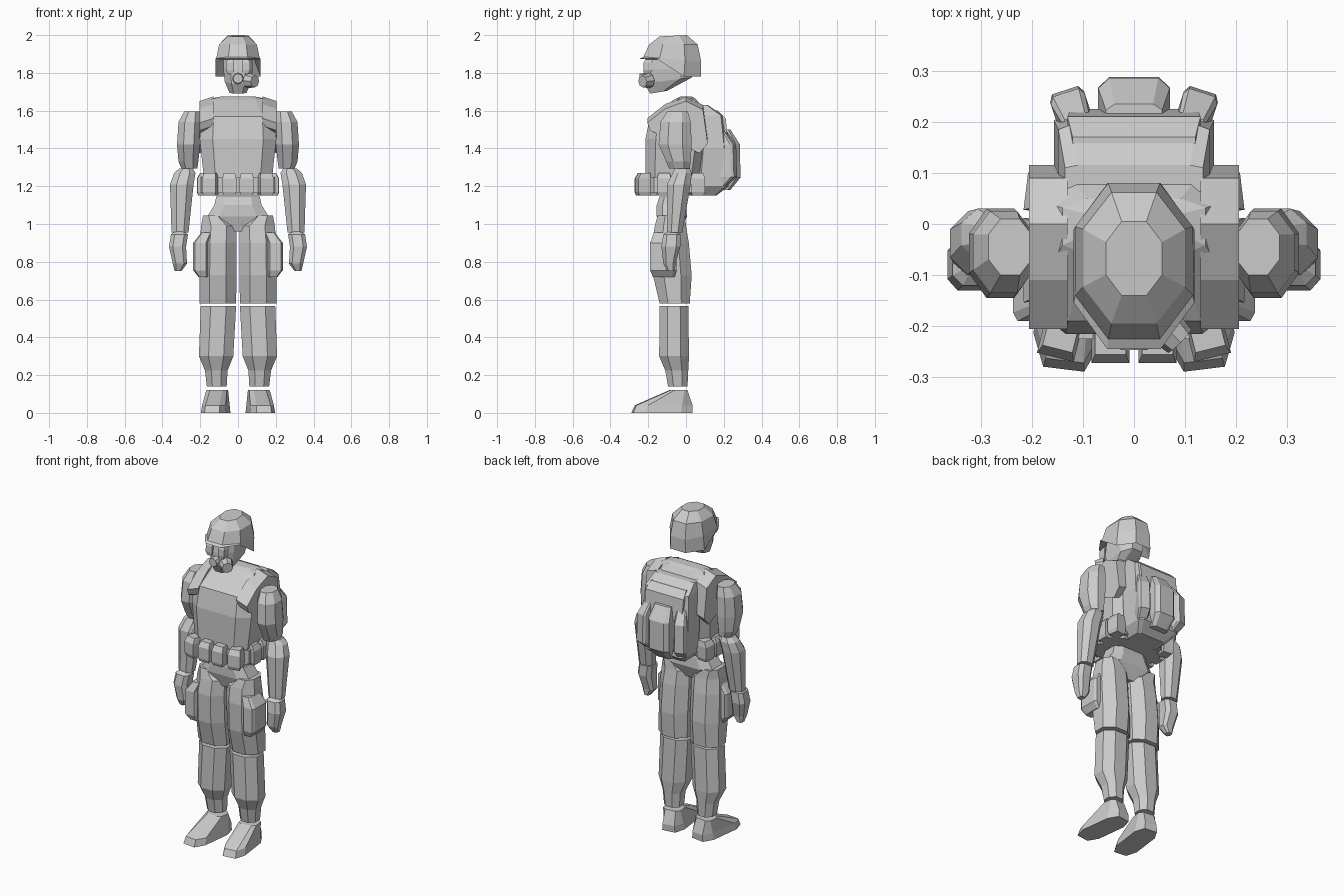
import bpy, bmesh, math
from mathutils import Matrix, Vector


def finish(name, bm):
    bmesh.ops.recalc_face_normals(bm, faces=bm.faces)
    me = bpy.data.meshes.new(name)
    bm.to_mesh(me)
    bm.free()
    ob = bpy.data.objects.new(name, me)
    bpy.context.collection.objects.link(ob)
    return ob


def loft(name, rings, c=0.28, s=1, turn=0, pivot=(0, 0), lift=None):
    """Stack chamfered rings (x0, x1, y0, y1, z_front[, z_back]); s mirrors in x."""
    bm = bmesh.new()
    R = Matrix.Rotation(math.radians(turn), 3, 'Z')
    piv = Vector((pivot[0], pivot[1], 0))
    loops = []
    for i, r in enumerate(rings):
        x0, x1, y0, y1, zf = r[:5]
        zb = r[5] if len(r) > 5 else zf
        a, b = c * (x1 - x0), c * (y1 - y0)
        if c:
            pts = [(x0 + a, y0), (x1 - a, y0), (x1, y0 + b), (x1, y1 - b),
                   (x1 - a, y1), (x0 + a, y1), (x0, y1 - b), (x0, y0 + b)]
        else:
            pts = [(x0, y0), (x1, y0), (x1, y1), (x0, y1)]
        loop = []
        for x, y in pts:
            z = zf + (zb - zf) * (y - y0) / (y1 - y0)
            if lift:
                z += lift(i, y)
            p = R @ (Vector((x, y, z)) - piv) + piv
            loop.append(bm.verts.new((s * p.x, p.y, p.z)))
        loops.append(loop)
    for A, B in zip(loops, loops[1:]):
        n = len(A)
        for k in range(n):
            bm.faces.new((A[k], A[(k + 1) % n], B[(k + 1) % n], B[k]))
    bm.faces.new(loops[0])
    bm.faces.new(loops[-1])
    return finish(name, bm)


def prism(name, prof, x0, x1, drop, s):
    """Side (y, z) profile extruded across x, outer edge dropped a little."""
    bm = bmesh.new()
    A = [bm.verts.new((s * x0, y, z)) for y, z in prof]
    B = [bm.verts.new((s * x1, y, z - drop)) for y, z in prof]
    n = len(A)
    for k in range(n):
        bm.faces.new((A[k], A[(k + 1) % n], B[(k + 1) % n], B[k]))
    bm.faces.new(A)
    bm.faces.new(B)
    return finish(name, bm)


def canister(name, loc, axis, r, depth):
    bm = bmesh.new()
    M = Matrix.Translation(loc) @ Vector(axis).to_track_quat('Z', 'Y').to_matrix().to_4x4()
    bmesh.ops.create_cone(bm, cap_ends=True, segments=8, radius1=r, radius2=r * 0.8,
                          depth=depth, matrix=M)
    return finish(name, bm)


# Helmet, hollow below, with the rim raised over the face
loft("helmet", [(-.085, .085, -.19, .05, 1.87),
                (-.118, .118, -.245, .08, 1.78),
                (-.115, .115, -.225, .08, 1.885, 1.86),
                (-.10, .10, -.195, .062, 1.95),
                (-.055, .055, -.14, .005, 1.993, 2.0)],
     lift=lambda i, y: .095 if i == 1 and y < -.14 else 0)

# Masked face
loft("mask", [(-.045, .045, -.19, -.10, 1.69, 1.705),
              (-.07, .07, -.22, .03, 1.745, 1.775),
              (-.078, .078, -.215, .035, 1.82),
              (-.075, .075, -.20, .03, 1.90)], c=.25)
for s in (1, -1):
    loft("eye_lens", [(.025, .055, -.222, -.19, 1.795), (.02, .063, -.226, -.18, 1.815),
                      (.02, .063, -.224, -.18, 1.855), (.026, .056, -.215, -.18, 1.87)], c=0, s=s)
canister("mouth_filter", (0, -.222, 1.77), (0, -1, 0), .033, .05)
canister("side_filter", (.072, -.212, 1.757), (.7, -.7, -.1), .04, .05)

# Armoured vest
loft("vest", [(-.175, .175, -.195, .06, 1.15),
              (-.18, .18, -.215, .075, 1.24),
              (-.203, .203, -.215, .11, 1.45),
              (-.195, .195, -.19, .10, 1.57, 1.60),
              (-.14, .14, -.06, .05, 1.66, 1.665),
              (-.09, .09, -.03, .03, 1.675)], c=.17)
for s in (1, -1):
    prism("shoulder_strap", [(-.205, 1.56), (-.11, 1.635), (0, 1.675), (.09, 1.63),
                             (.115, 1.45), (.07, 1.40), (-.19, 1.52)], .13, .205, .025, s)

# Belt and its pouches
loft("belt", [(-.195, .195, -.225, .085, 1.165), (-.195, .195, -.225, .085, 1.25)], c=.18)
for s in (1, -1):
    for x, y, turn in ((.046, -.235, 0), (.145, -.225, 14), (.18, -.115, 88),
                       (.18, -.025, 90), (.175, .06, 97)):
        loft("belt_pouch", [(x - .03, x + .03, y - .03, y + .03, 1.15),
                            (x - .037, x + .037, y - .037, y + .03, 1.17),
                            (x - .037, x + .037, y - .037, y + .03, 1.24),
                            (x - .03, x + .03, y - .02, y + .03, 1.27)],
             c=0, s=s, turn=turn, pivot=(x, y))

# Backpack with centre and side pockets
loft("backpack", [(-.10, .10, .06, .16, 1.15),
                  (-.14, .14, .06, .225, 1.20),
                  (-.157, .157, .08, .215, 1.40),
                  (-.148, .148, .08, .195, 1.575),
                  (-.135, .135, .06, .115, 1.63)], c=.09)
loft("backpack_lid", [(-.125, .125, .12, .225, 1.42), (-.13, .13, .12, .21, 1.56),
                      (-.12, .12, .10, .17, 1.60)], c=0)
loft("centre_pocket", [(-.055, .055, .15, .235, 1.18), (-.07, .07, .16, .288, 1.245),
                       (-.07, .07, .16, .286, 1.42), (-.055, .055, .16, .235, 1.50)], c=.16)
for s in (1, -1):
    loft("side_pocket", [(.085, .14, .15, .21, 1.20), (.08, .15, .15, .265, 1.25),
                         (.08, .15, .15, .26, 1.42), (.085, .14, .15, .21, 1.49)],
         c=.12, s=s, turn=-18, pivot=(.115, .2))

# Hips
loft("hips", [(-.055, .055, -.13, -.03, .96), (-.163, .163, -.155, .005, 1.04),
              (-.125, .125, -.155, .0, 1.10), (-.115, .115, -.14, -.01, 1.145)], c=.2)

# Limbs, built once per side
for s in (1, -1):
    loft("upper_arm", [(.215, .30, -.09, .02, 1.295), (.21, .315, -.105, .025, 1.33),
                       (.20, .323, -.145, .03, 1.42), (.195, .315, -.135, .025, 1.54),
                       (.20, .285, -.10, .01, 1.595)], s=s)
    loft("forearm", [(.262, .352, -.10, -.02, .955), (.235, .36, -.10, .025, 1.21),
                     (.225, .338, -.07, .03, 1.27), (.24, .31, -.06, .02, 1.295)], s=s)
    loft("hand", [(.30, .335, -.10, -.06, .75), (.27, .345, -.12, -.055, .79),
                  (.275, .365, -.13, -.03, .88), (.265, .355, -.12, -.03, .945),
                  (.285, .335, -.10, -.05, .96)], c=.22, s=s)
    loft("upper_leg", [(.01, .205, -.14, .02, .58), (.008, .205, -.175, .03, .73),
                       (.008, .203, -.18, .015, .90), (.008, .195, -.165, .0, .99),
                       (.08, .185, -.15, -.005, 1.045)], s=s)
    loft("thigh_pocket", [(.16, .21, -.175, -.06, .72), (.16, .237, -.19, -.05, .755),
                          (.16, .237, -.19, -.05, .90), (.14, .195, -.17, -.06, .955)],
         c=.12, s=s)
    loft("lower_leg", [(.06, .165, -.095, .008, .14), (.055, .175, -.11, .012, .225),
                       (.025, .207, -.142, .016, .30), (.01, .197, -.14, .012, .565)], s=s)
    loft("boot", [(.045, .18, -.285, .03, 0), (.05, .175, -.268, .032, .04),
                  (.06, .17, -.085, .005, .12)], c=.2, s=s, turn=7, pivot=(.118, -.08))
